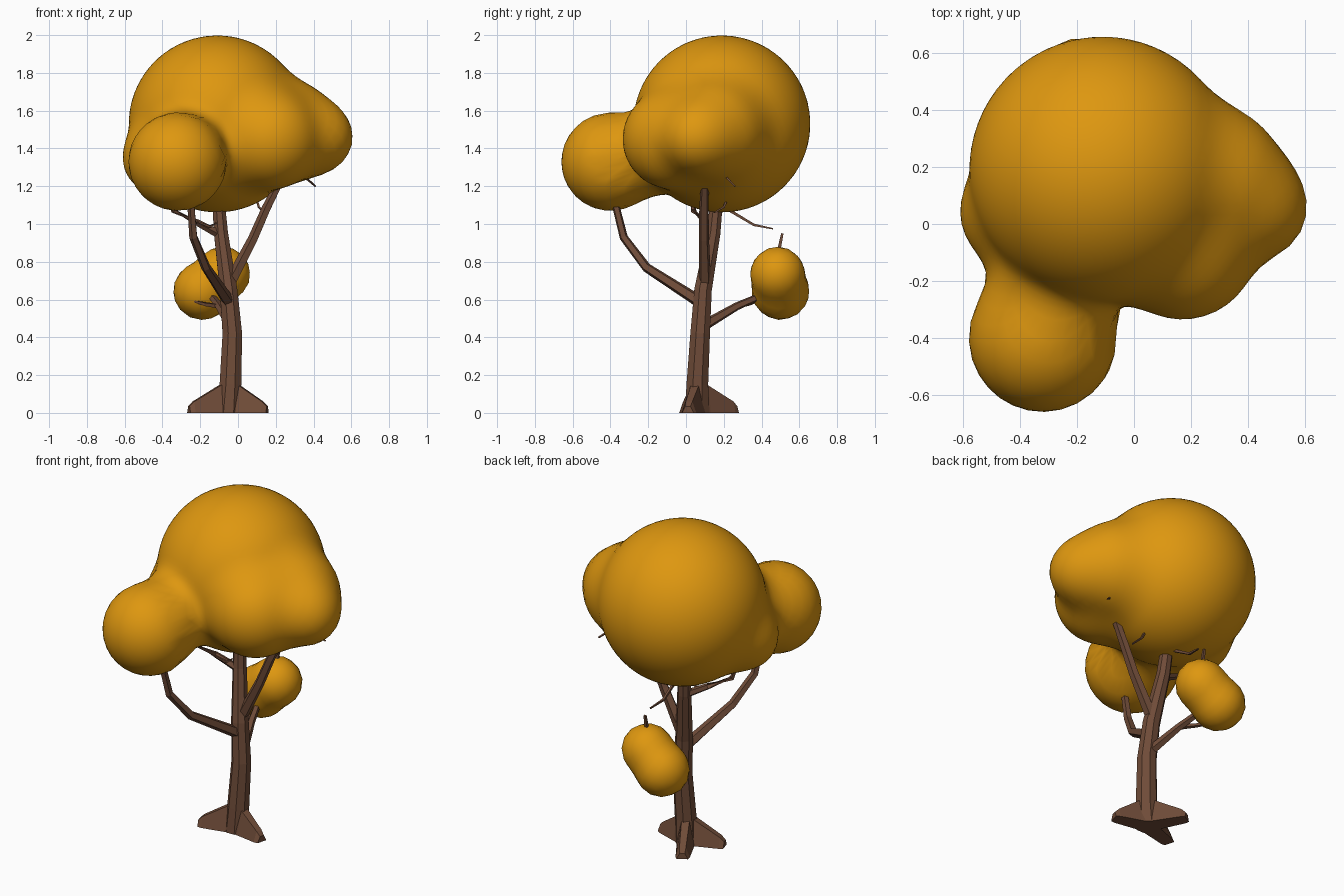
import bpy, bmesh, math
from mathutils import Vector

if "Cube" in bpy.data.objects:
    bpy.data.objects.remove(bpy.data.objects["Cube"])


def material(name, rgb):
    m = bpy.data.materials.new(name)
    m.diffuse_color = (*rgb, 1)
    m.use_nodes = True
    m.node_tree.nodes["Principled BSDF"].inputs["Base Color"].default_value = m.diffuse_color
    return m


LEAF = material("golden_leaves", (0.73, 0.31, 0.005))
BARK = material("brown_bark", (0.16, 0.072, 0.04))


def finish(bm, name, mat, smooth=False):
    bmesh.ops.recalc_face_normals(bm, faces=bm.faces)
    me = bpy.data.meshes.new(name)
    bm.to_mesh(me)
    bm.free()
    me.materials.append(mat)
    for p in me.polygons:
        p.use_smooth = smooth
    ob = bpy.data.objects.new(name, me)
    bpy.context.collection.objects.link(ob)
    return ob


def tube(name, path, sides):
    """Tapered limb; path holds (x, y, z, radius)."""
    bm = bmesh.new()
    pts = [Vector(p[:3]) for p in path]
    rings = []
    for i, p in enumerate(pts):
        d = (pts[min(i + 1, len(pts) - 1)] - pts[max(i - 1, 0)]).normalized()
        if name == "trunk" and i == 0:
            d = Vector((0, 0, 1))
        ref = Vector((1, 0, 0)) if abs(d.x) < 0.8 else Vector((0, 1, 0))
        u = (ref - d * ref.dot(d)).normalized()
        v = d.cross(u)
        r = path[i][3]
        rings.append([bm.verts.new(p + u * r * math.cos(a) + v * r * math.sin(a))
                      for a in (math.tau * (k + 0.5) / sides for k in range(sides))])
    for a, b in zip(rings, rings[1:]):
        for k in range(sides):
            j = (k + 1) % sides
            bm.faces.new((a[k], a[j], b[j], b[k]))
    bm.faces.new(rings[0])
    bm.faces.new(rings[-1])
    return finish(bm, name, BARK)


def blob(name, centre, lobes, blend, detail):
    """Shrink an icosphere radially onto a soft union of spheres."""
    centre = Vector(centre)
    balls = [(Vector(b[:3]), b[3]) for b in lobes]

    def dist(p):
        d = 9.0
        for c, r in balls:
            e = (p - c).length - r
            h = max(blend - abs(d - e), 0) / blend
            d = min(d, e) - h * h * blend / 4
        return d

    bm = bmesh.new()
    bmesh.ops.create_icosphere(bm, subdivisions=detail, radius=1)
    for v in bm.verts:
        n = v.co.normalized()
        t = 1.2
        for _ in range(50):
            t -= dist(centre + n * t)
        v.co = centre + n * t
    return finish(bm, name, LEAF, True)


# Leaf crown: main ball, front lobe, right lobes, left lobe
blob("leaf_crown", (-0.1, 0.0, 1.42), [
    (-0.11, 0.19, 1.53, 0.468),
    (-0.32, -0.40, 1.33, 0.26),
    (-0.28, -0.18, 1.38, 0.22),
    (0.42, 0.06, 1.46, 0.187),
    (0.26, 0.15, 1.49, 0.27),
    (0.17, -0.07, 1.45, 0.265),
    (-0.42, 0.04, 1.35, 0.19)], 0.09, 5)

# Small leaf clump on the low back branch
blob("low_leaf_clump", (-0.14, 0.49, 0.69), [
    (-0.19, 0.50, 0.645, 0.153),
    (-0.08, 0.485, 0.735, 0.145)], 0.05, 3)

# Trunk
tube("trunk", [(-0.05, 0.06, 0, 0.07), (-0.04, 0.06, 0.15, 0.062),
               (-0.03, 0.075, 0.42, 0.056), (-0.05, 0.09, 0.65, 0.05),
               (-0.09, 0.145, 0.95, 0.04), (-0.11, 0.17, 1.2, 0.034)], 8)

# Root flares: wedges running out from the trunk
for n, (tx, ty) in enumerate([(0.155, 0.01), (-0.16, 0.265), (-0.26, -0.005)]):
    bm = bmesh.new()
    base = Vector((-0.045, 0.06, 0))
    out = Vector((tx, ty, 0)) - base
    length = out.length
    out.normalize()
    side = Vector((-out.y, out.x, 0))
    sections = []
    for dist, half, top_half, height in [(0.0, 0.055, 0.03, 0.17),
                                         (0.055, 0.05, 0.022, 0.145),
                                         (length - 0.025, 0.04, 0.018, 0.06),
                                         (length, 0.032, 0.014, 0.035)]:
        c = base + out * dist
        sections.append([bm.verts.new(c + side * s + Vector((0, 0, z)))
                         for s, z in ((-half, 0), (half, 0), (top_half, height), (-top_half, height))])
    for a, b in zip(sections, sections[1:]):
        for k in range(4):
            j = (k + 1) % 4
            bm.faces.new((a[k], a[j], b[j], b[k]))
    bm.faces.new(sections[0])
    bm.faces.new(sections[-1])
    finish(bm, f"root_{n + 1}", BARK)

# Branches
limbs = {
    "front_branch": [(-0.05, 0.07, 0.59, 0.034), (-0.17, -0.21, 0.77, 0.026),
                     (-0.235, -0.33, 0.93, 0.023), (-0.25, -0.38, 1.13, 0.02)],
    "right_branch": [(-0.04, 0.1, 0.69, 0.034), (0.08, 0.095, 0.92, 0.028),
                     (0.15, 0.095, 1.08, 0.026), (0.22, 0.1, 1.22, 0.022)],
    "back_branch": [(-0.035, 0.09, 0.46, 0.03), (-0.1, 0.27, 0.565, 0.022),
                    (-0.15, 0.42, 0.63, 0.018)],
    "left_branch": [(-0.09, 0.14, 0.94, 0.024), (-0.22, 0.1, 1.01, 0.018),
                    (-0.34, 0.04, 1.07, 0.015), (-0.38, 0.03, 1.2, 0.012)],
}
for name, path in limbs.items():
    tube(name, path, 5)

# Thin twigs
twigs = [
    [(-0.1, 0.2, 1.09, 0.011), (-0.1, 0.36, 0.995, 0.009), (-0.08, 0.46, 0.975, 0.005)],
    [(-0.08, 0.485, 0.83, 0.014), (-0.08, 0.51, 0.95, 0.009)],
    [(-0.1, 0.27, 0.565, 0.015), (-0.17, 0.33, 0.575, 0.012), (-0.23, 0.37, 0.59, 0.008)],
    [(0.09, 0.23, 1.16, 0.008), (0.11, 0.2, 1.09, 0.007), (0.14, 0.15, 1.06, 0.005)],
    [(0.34, 0.2, 1.26, 0.007), (0.41, 0.26, 1.2, 0.005)],
    [(-0.09, 0.14, 1.02, 0.012), (-0.15, 0.1, 0.985, 0.009), (-0.21, 0.08, 1.01, 0.006)],
]
for n, path in enumerate(twigs):
    tube(f"twig_{n + 1}", path, 4)
